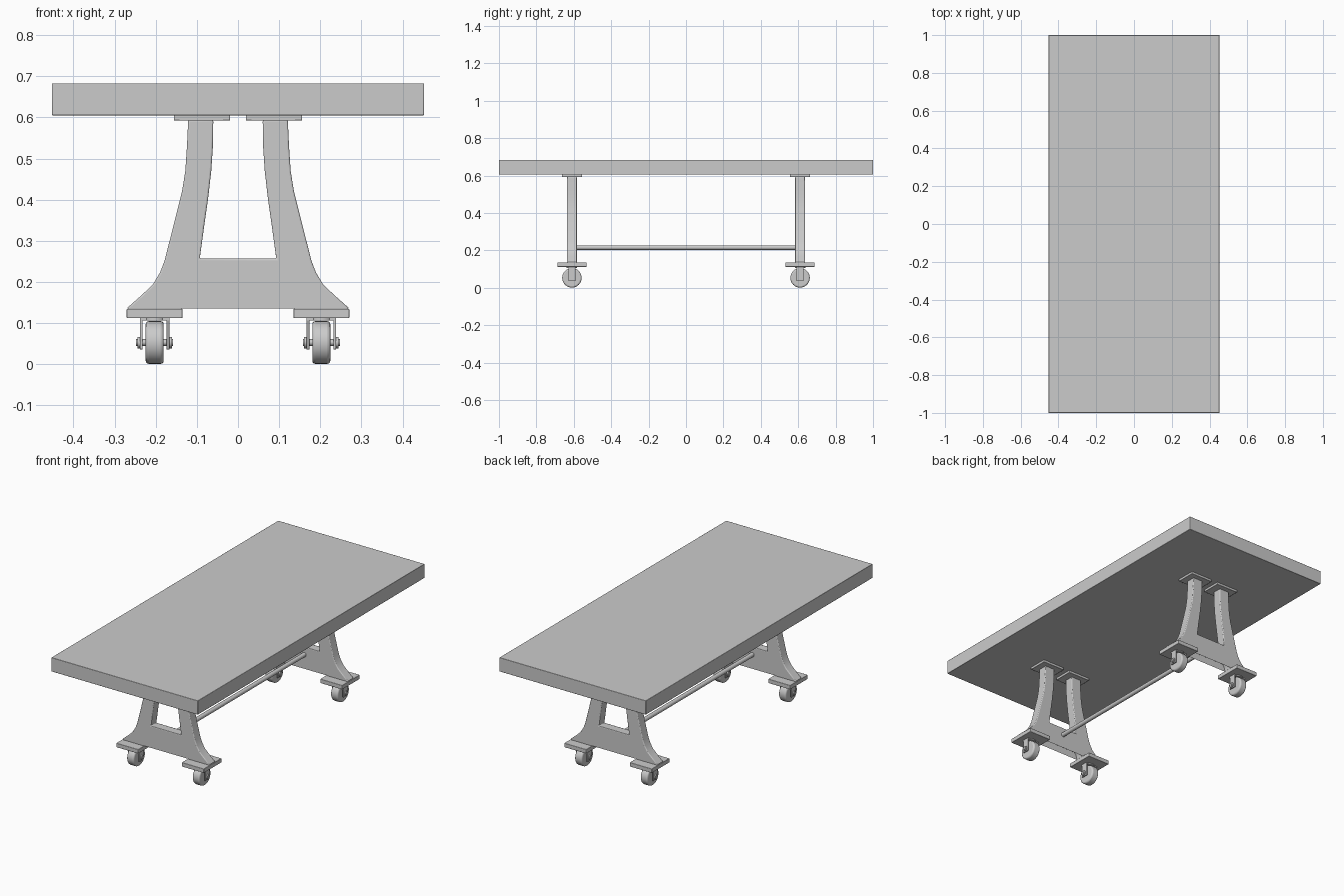
import bpy, bmesh
from math import pi
from mathutils import Matrix

if "Cube" in bpy.data.objects:
    bpy.data.objects.remove(bpy.data.objects["Cube"])


def finish(bm, name, bevel=0.0, segs=2):
    bmesh.ops.recalc_face_normals(bm, faces=bm.faces)
    me = bpy.data.meshes.new(name)
    bm.to_mesh(me)
    bm.free()
    ob = bpy.data.objects.new(name, me)
    bpy.context.collection.objects.link(ob)
    if bevel:
        m = ob.modifiers.new("Bevel", 'BEVEL')
        m.width = bevel
        m.segments = segs
        m.limit_method = 'ANGLE'
        m.angle_limit = 0.9
    bpy.ops.object.select_all(action='DESELECT')
    ob.select_set(True)
    bpy.context.view_layer.objects.active = ob
    bpy.ops.object.shade_smooth_by_angle(angle=0.7)
    return ob


def box(name, x, y, z, bevel=0.0):
    bm = bmesh.new()
    c = [(a[0] + a[1]) / 2 for a in (x, y, z)]
    s = [a[1] - a[0] for a in (x, y, z)]
    bmesh.ops.create_cube(bm, size=1, matrix=Matrix.Translation(c) @ Matrix.Diagonal((*s, 1)))
    return finish(bm, name, bevel)


def cyl(name, centre, r, depth, axis, sides=24, bevel=0.0, segs=2):
    rot = {'X': Matrix.Rotation(pi / 2, 4, 'Y'), 'Y': Matrix.Rotation(pi / 2, 4, 'X'),
           'Z': Matrix.Identity(4)}[axis]
    bm = bmesh.new()
    bmesh.ops.create_cone(bm, cap_ends=True, segments=sides, radius1=r, radius2=r, depth=depth,
                          matrix=Matrix.Translation(centre) @ rot)
    return finish(bm, name, bevel, segs)


# Leg frame outline, right half, from crossbar top round to crossbar bottom
HALF = [(0.093, 0.257), (0.083, 0.33), (0.073, 0.40), (0.065, 0.47), (0.061, 0.53), (0.060, 0.594),
        (0.121, 0.594), (0.124, 0.53), (0.128, 0.47), (0.136, 0.42), (0.156, 0.34), (0.179, 0.25),
        (0.190, 0.222), (0.207, 0.194), (0.232, 0.170), (0.268, 0.138), (0.268, 0.132),
        (0.137, 0.132), (0.135, 0.145), (0.129, 0.163), (0.120, 0.173)]


def leg_frame(name, y, t):
    bm = bmesh.new()
    pts = HALF + [(-x, z) for x, z in reversed(HALF)]
    face = bm.faces.new([bm.verts.new((x, y - t / 2, z)) for x, z in pts])
    ext = bmesh.ops.extrude_face_region(bm, geom=[face])
    vs = [g for g in ext['geom'] if isinstance(g, bmesh.types.BMVert)]
    bmesh.ops.translate(bm, vec=(0, t, 0), verts=vs)
    return finish(bm, name, 0.009, 3)


# Tabletop
box("tabletop", (-0.452, 0.452), (-1, 1), (0.605, 0.683), 0.002)

# Stretcher rod with rounded ends
cyl("stretcher_rod", (0, 0, 0.215), 0.012, 1.264, 'Y', 20, 0.005)

for ey, end in ((-1, "front"), (1, "back")):
    y = 0.61 * ey
    leg_frame(end + "_leg_frame", y, 0.052)
    for sx, side in ((-1, "left"), (1, "right")):
        n = end + "_" + side + "_"
        # Plates above and below the leg
        cx = 0.0875 * sx
        box(n + "top_plate", (cx - 0.068, cx + 0.068), (y - 0.054, y + 0.054), (0.592, 0.606), 0.002)
        cx = 0.2025 * sx
        box(n + "foot_plate", (cx - 0.068, cx + 0.068), (y - 0.078, y + 0.078), (0.112, 0.135), 0.002)
        # Caster wheel, fork and axle
        cyl(n + "wheel", (cx, y, 0.053), 0.052, 0.044, 'X', 32, 0.008, 3)
        cyl(n + "swivel", (cx, y, 0.110), 0.028, 0.008, 'Z')
        box(n + "fork_crown", (cx - 0.036, cx + 0.036), (y - 0.02, y + 0.02), (0.106, 0.112))
        for k, tag in ((-1, "left"), (1, "right")):
            px = cx + 0.0325 * k
            box(n + "fork_" + tag, (px - 0.0035, px + 0.0035), (y - 0.019, y + 0.019),
                (0.036, 0.110), 0.0015)
            cyl(n + "axle_nut_" + tag, (cx + 0.039 * k, y, 0.053), 0.014, 0.006, 'X', 12)
        cyl(n + "axle", (cx, y, 0.053), 0.008, 0.090, 'X', 16)
